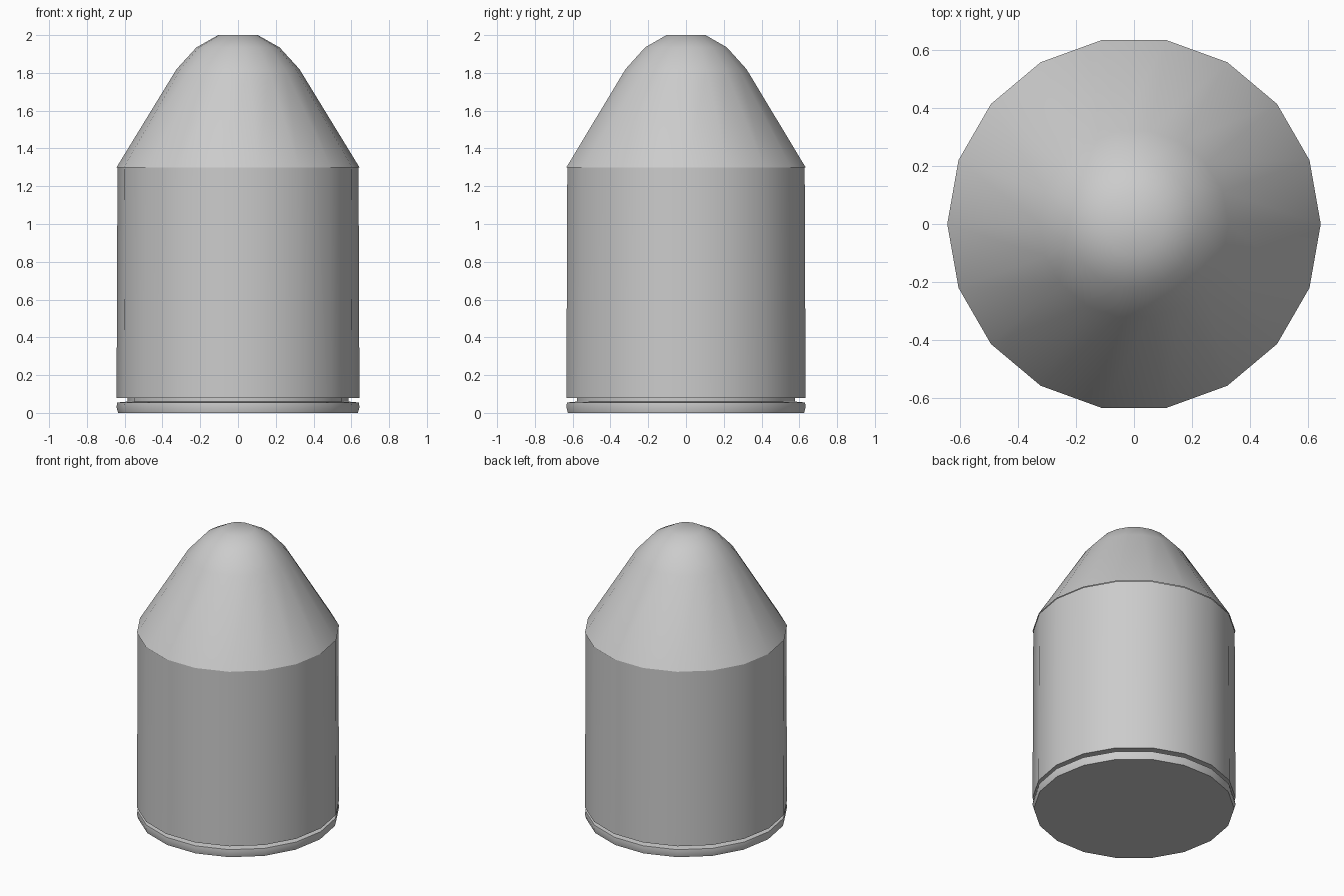
import bpy, bmesh, math

if "Cube" in bpy.data.objects:
    bpy.data.objects.remove(bpy.data.objects["Cube"])

SIDES = 18


def lathe(name, profile, cap_bottom=False, cap_top=False):
    """Turn a (radius, height) profile around z, with optional end caps."""
    bm = bmesh.new()
    rings = []
    for r, z in profile:
        rings.append([bm.verts.new((r * math.cos(a), r * math.sin(a), z))
                      for a in (2 * math.pi * i / SIDES for i in range(SIDES))])
    for low, high in zip(rings, rings[1:]):
        for i in range(SIDES):
            j = (i + 1) % SIDES
            bm.faces.new((low[i], low[j], high[j], high[i]))
    if cap_bottom:
        bm.faces.new(rings[0][::-1])
    if cap_top:
        bm.faces.new(rings[-1])
    mesh = bpy.data.meshes.new(name)
    bm.to_mesh(mesh)
    bm.free()
    obj = bpy.data.objects.new(name, mesh)
    bpy.context.collection.objects.link(obj)
    bpy.ops.object.select_all(action='DESELECT')
    obj.select_set(True)
    bpy.context.view_layer.objects.active = obj
    bpy.ops.object.shade_smooth_by_angle(angle=math.radians(40))
    return obj


# Base: flat rim, extractor groove and straight case wall
lathe("case", [(0.635, 0.0), (0.643, 0.03), (0.64, 0.055), (0.585, 0.06),
               (0.585, 0.08), (0.643, 0.08), (0.638, 1.3)], cap_bottom=True)

# Tapered bullet with a blunt, rounded tip
lathe("bullet", [(0.643, 1.3), (0.325, 1.82), (0.22, 1.935), (0.105, 2.0)],
      cap_top=True)
